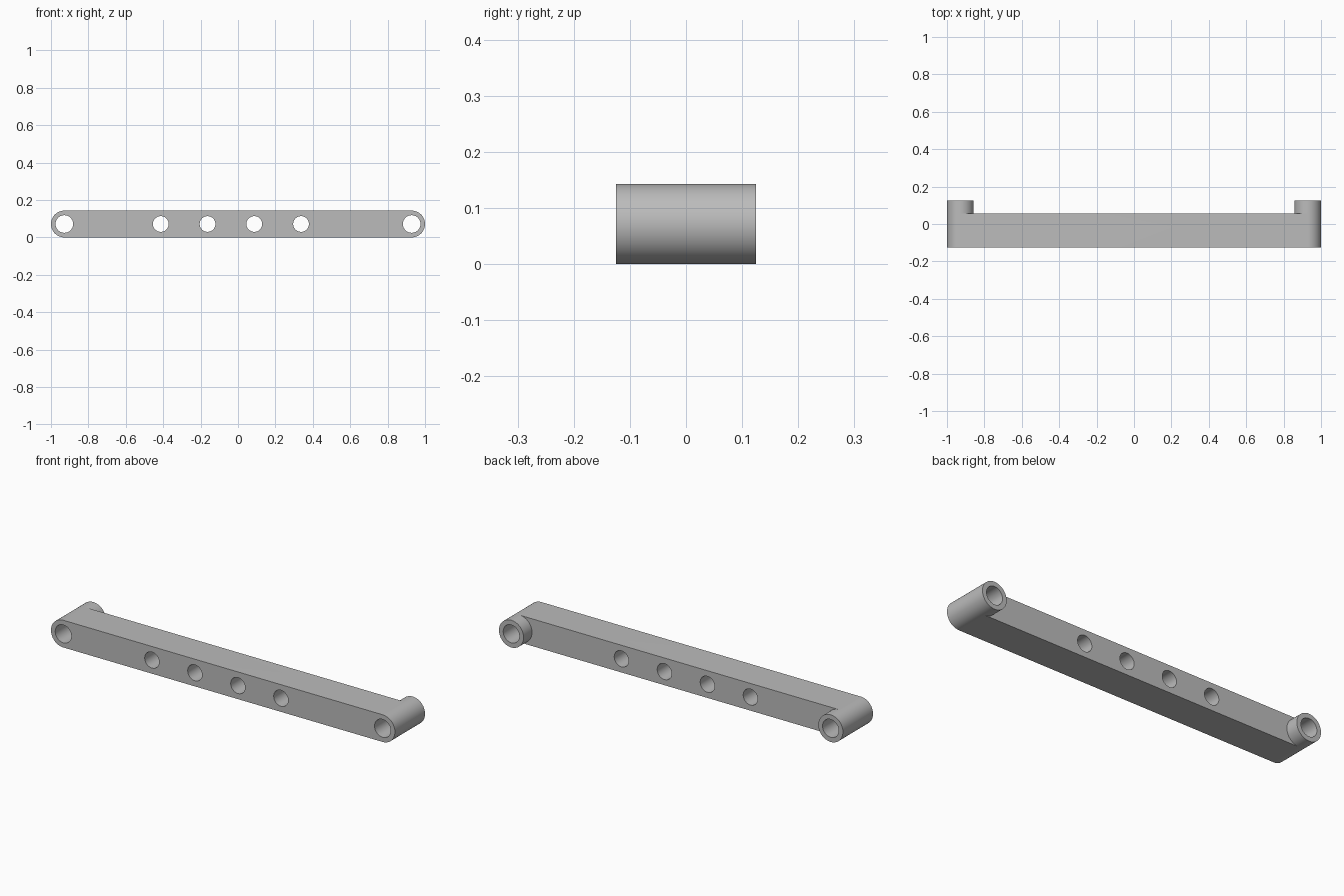
import bpy, bmesh, math

if "Cube" in bpy.data.objects:
    bpy.data.objects.remove(bpy.data.objects["Cube"])

R = 0.0715                       # end radius, half the height
END_X = 1 - R                    # axis of the end bosses
FRONT, STEP, BACK = -0.125, 0.055, 0.125
N = 32                           # segments per half circle
END_HOLE, MID_HOLE = 0.047, 0.042
MID_X = (-0.413, -0.163, 0.087, 0.337)

grey = bpy.data.materials.new("plain grey")
grey.use_nodes = True
grey.diffuse_color = (0.5, 0.5, 0.5, 1)
grey.node_tree.nodes["Principled BSDF"].inputs["Base Color"].default_value = (0.5, 0.5, 0.5, 1)


def make_object(name, bm):
    bmesh.ops.remove_doubles(bm, verts=bm.verts, dist=1e-5)
    bmesh.ops.recalc_face_normals(bm, faces=bm.faces)
    mesh = bpy.data.meshes.new(name)
    bm.to_mesh(mesh)
    bm.free()
    mesh.materials.append(grey)
    obj = bpy.data.objects.new(name, mesh)
    bpy.context.collection.objects.link(obj)
    return obj


def arc(side, start, stop, y):
    """Points round an end axis; angle steps run from start to stop."""
    return [(side * (END_X + R * math.cos(math.pi * k / N)), y,
             R + R * math.sin(math.pi * k / N)) for k in range(start, stop + 1)]


def face(bm, points):
    bm.faces.new([bm.verts.new(p) for p in points])


def wall(bm, a, b):
    for i in range(len(a) - 1):
        face(bm, (a[i], a[i + 1], b[i + 1], b[i]))


# Beam with rounded ends and a boss standing out at the back of each end
bm = bmesh.new()
H = N // 2
face(bm, arc(1, -H, H, FRONT) + arc(-1, -H, H, FRONT)[::-1])
face(bm, arc(1, H, N + H, STEP) + arc(-1, H, N + H, STEP)[::-1])
for side in (-1, 1):
    wall(bm, arc(side, -H, H, FRONT), arc(side, -H, H, STEP))
    wall(bm, arc(side, 0, 2 * N, STEP), arc(side, 0, 2 * N, BACK))
    face(bm, arc(side, 0, 2 * N - 1, BACK))
for z in (0, 2 * R):
    face(bm, [(-END_X, FRONT, z), (END_X, FRONT, z), (END_X, STEP, z), (-END_X, STEP, z)])
link = make_object("link_bar", bm)

# Through holes, cut along y
bm = bmesh.new()
for x, r in [(-END_X, END_HOLE), (END_X, END_HOLE)] + [(x, MID_HOLE) for x in MID_X]:
    ends = [[(x + r * math.cos(math.pi * k / N), y, R + r * math.sin(math.pi * k / N))
             for k in range(2 * N + 1)] for y in (-0.2, 0.2)]
    wall(bm, *ends)
    for ring in ends:
        face(bm, ring[:-1])
cutter = make_object("hole_cutter", bm)
cutter.hide_render = True

cut = link.modifiers.new("holes", "BOOLEAN")
cut.operation = "DIFFERENCE"
cut.solver = "EXACT"
cut.object = cutter
bpy.ops.object.select_all(action="DESELECT")
link.select_set(True)
bpy.context.view_layer.objects.active = link
bpy.ops.object.modifier_apply(modifier=cut.name)
bpy.data.objects.remove(cutter)
bpy.ops.object.shade_smooth_by_angle(angle=math.radians(30))
